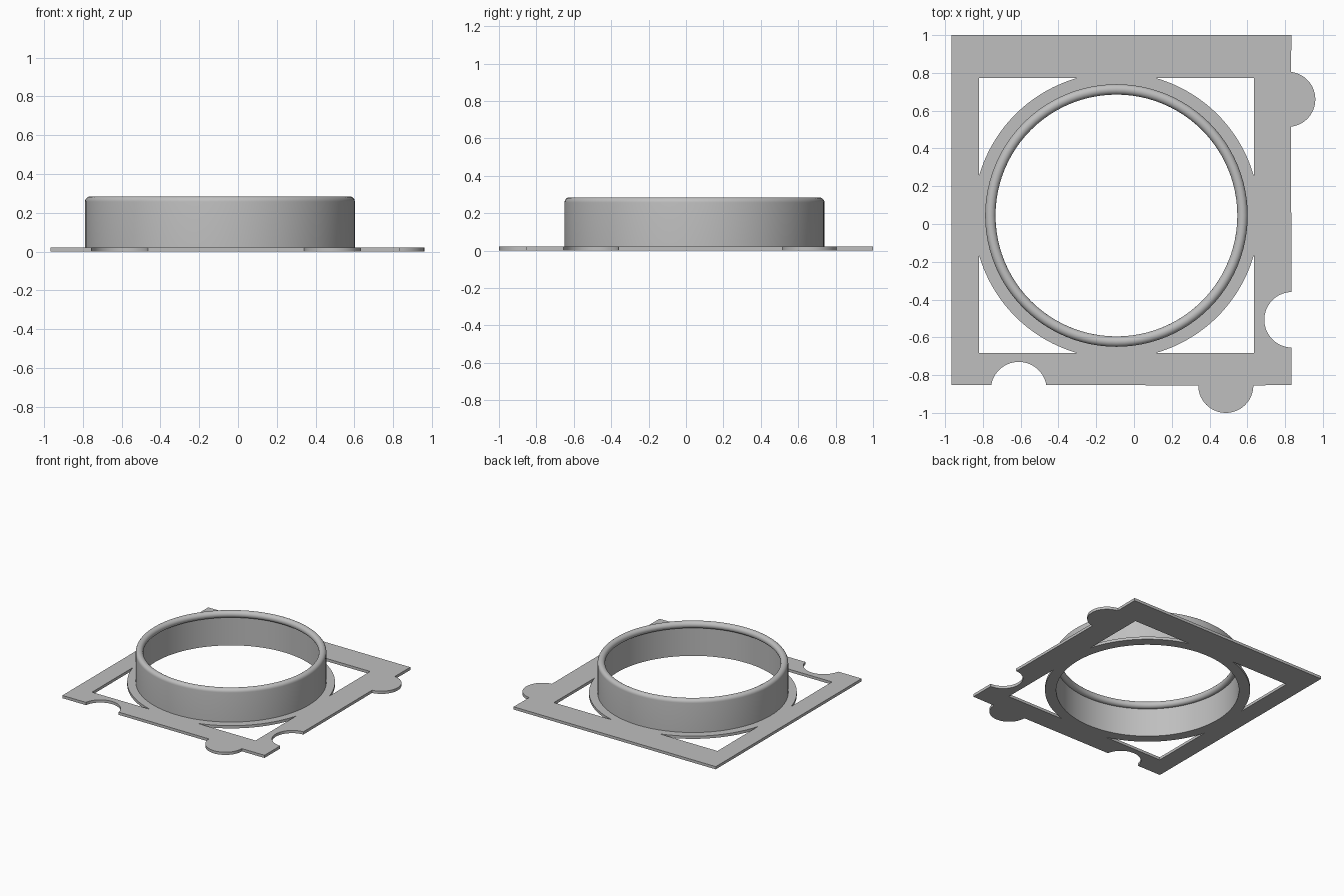
import bpy
import bmesh
from math import cos, sin, acos, pi, radians, degrees
from mathutils import Matrix, Vector

if "Cube" in bpy.data.objects:
    bpy.data.objects.remove(bpy.data.objects["Cube"], do_unlink=True)

CX, CY = -0.093, 0.045      # centre of the ring
PLATE_T = 0.022             # plate thickness
WALL_IN, WALL_OUT = 0.675, 0.695
FLANGE_R = 0.757
HALF = 0.7275               # half width of the square opening
TOP, BEAD_R = 0.285, 0.0275
SEG = 96

grey = bpy.data.materials.new("plain_grey")
grey.use_nodes = True
grey.diffuse_color = (0.52, 0.52, 0.52, 1)
grey.node_tree.nodes["Principled BSDF"].inputs["Base Color"].default_value = (0.52, 0.52, 0.52, 1)


def arc(cx, cy, r, start, end, n=28):
    """Points along an arc, angles in degrees."""
    angles = [radians(start + (end - start) * i / n) for i in range(n + 1)]
    return [(cx + r * cos(a), cy + r * sin(a)) for a in angles]


def finish(obj):
    bpy.ops.object.select_all(action='DESELECT')
    obj.select_set(True)
    bpy.context.view_layer.objects.active = obj
    bpy.ops.object.shade_smooth_by_angle(angle=radians(30))


# Plate outline with two round tabs and two matching notches
x0, x1, y0, y1 = -0.965, 0.833, -0.853, 1.0
outline = [(x0, y0)]
outline += arc(-0.61, -0.878, 0.148, 170.3, 9.7)
outline += arc(0.486, -0.854, 0.146, 180, 360)
outline += [(x1, y0)]
outline += arc(0.837, -0.507, 0.147, -91.5, -268.5)
outline += arc(0.814, 0.66, 0.146, -83, 83)
outline += [(x1, y1), (x0, y1)]

# Round hole and four mirrored corner windows
loops = [outline, arc(CX, CY, WALL_OUT, 0, 360, SEG)[:-1]]
a = degrees(acos(HALF / FLANGE_R))
window = arc(0, 0, FLANGE_R, a, 90 - a) + [(HALF, HALF)]
for sx in (1, -1):
    for sy in (1, -1):
        loops.append([(CX + sx * x, CY + sy * y) for x, y in window])

curve = bpy.data.curves.new("plate_profile", 'CURVE')
curve.dimensions = '2D'
curve.fill_mode = 'BOTH'
curve.extrude = PLATE_T / 2
for pts in loops:
    s = curve.splines.new('POLY')
    s.points.add(len(pts) - 1)
    for p, (x, y) in zip(s.points, pts):
        p.co = (x, y, 0, 1)
    s.use_cyclic_u = True

source = bpy.data.objects.new("plate_source", curve)
bpy.context.collection.objects.link(source)
bpy.context.view_layer.update()
mesh = bpy.data.meshes.new_from_object(source.evaluated_get(bpy.context.evaluated_depsgraph_get()))
bpy.data.objects.remove(source, do_unlink=True)
mesh.transform(Matrix.Translation((0, 0, PLATE_T / 2)))
bm = bmesh.new()
bm.from_mesh(mesh)
bmesh.ops.remove_doubles(bm, verts=bm.verts, dist=0.00005)
bmesh.ops.recalc_face_normals(bm, faces=bm.faces)
bm.to_mesh(mesh)
bm.free()
mesh.materials.clear()
mesh.materials.append(grey)
plate = bpy.data.objects.new("base_plate", mesh)
bpy.context.collection.objects.link(plate)
finish(plate)

# Ring wall with a rounded bead curling inward at the top
bead_mid = WALL_OUT - BEAD_R
end = 360 - degrees(acos((WALL_IN - bead_mid) / BEAD_R))
profile = [(WALL_IN, 0), (WALL_OUT, 0), (WALL_OUT, PLATE_T)]
profile += arc(bead_mid, TOP - BEAD_R, BEAD_R, 0, end, 20)
bm = bmesh.new()
verts = [bm.verts.new((CX + r, CY, z)) for r, z in profile]
edges = [bm.edges.new((verts[i - 1], verts[i])) for i in range(len(verts))]
bmesh.ops.spin(bm, geom=verts + edges, cent=Vector((CX, CY, 0)), axis=(0, 0, 1),
               angle=2 * pi, steps=SEG, use_merge=True)
bmesh.ops.remove_doubles(bm, verts=bm.verts, dist=0.00005)
bmesh.ops.recalc_face_normals(bm, faces=bm.faces)
mesh = bpy.data.meshes.new("ring_wall")
bm.to_mesh(mesh)
bm.free()
mesh.materials.append(grey)
ring = bpy.data.objects.new("ring_wall", mesh)
bpy.context.collection.objects.link(ring)
finish(ring)
